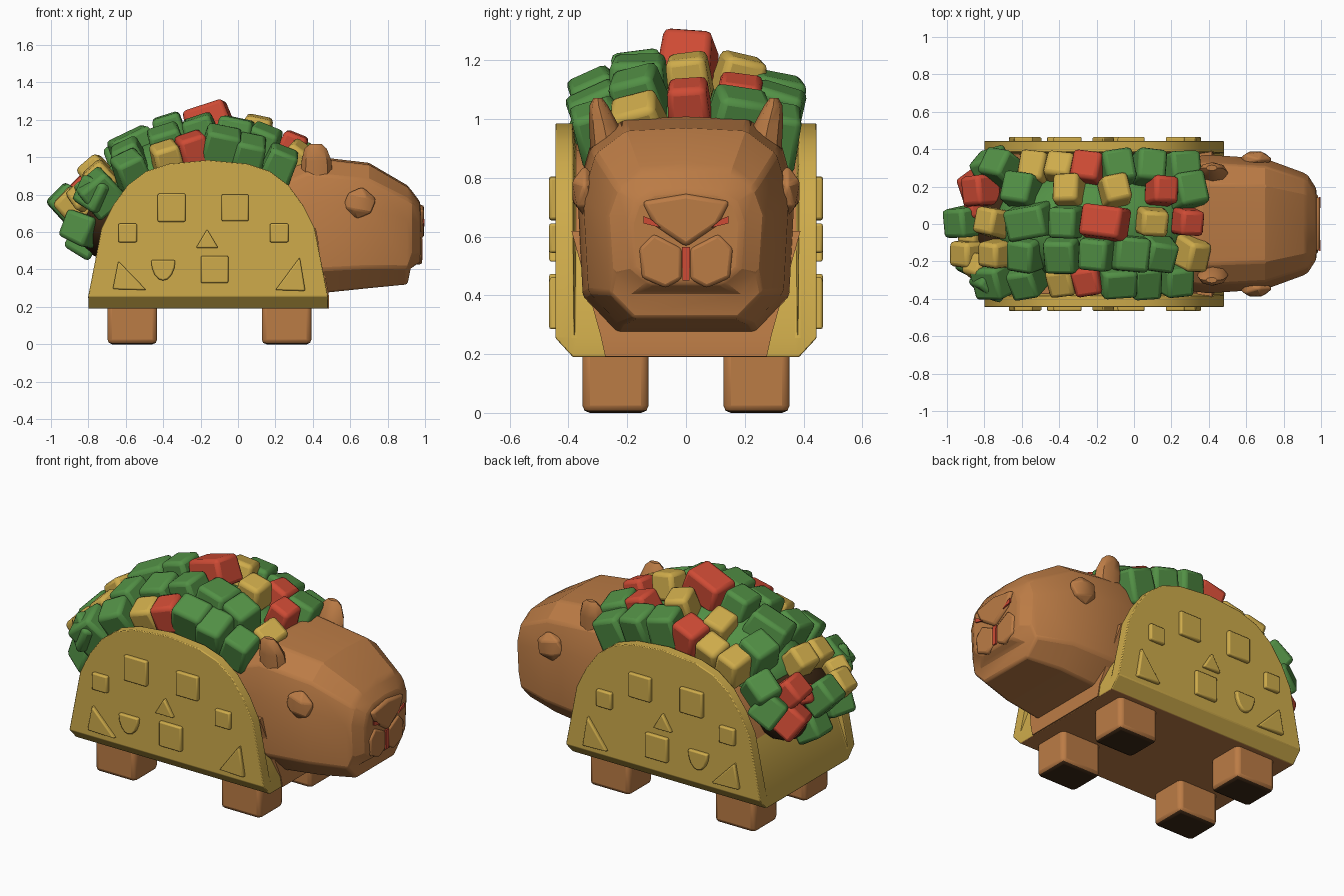
import bpy, bmesh, math, random
from mathutils import Matrix, Euler, Vector

if "Cube" in bpy.data.objects:
    bpy.data.objects.remove(bpy.data.objects["Cube"])

random.seed(4)


def mat(name, rgb):
    m = bpy.data.materials.new(name)
    m.diffuse_color = (*rgb, 1)
    m.use_nodes = True
    m.node_tree.nodes["Principled BSDF"].inputs["Base Color"].default_value = m.diffuse_color
    return m


BROWN = mat("fur brown", (.50, .20, .06))
YELLOW = mat("corn yellow", (.62, .41, .07))
GREEN = mat("lettuce green", (.085, .28, .06))
RED = mat("tomato red", (.62, .07, .035))
DARK = mat("dark brown", (.045, .02, .007))


def finish(name, bm, mats, bevel=0, angle=30, segs=2):
    bmesh.ops.recalc_face_normals(bm, faces=bm.faces[:])
    me = bpy.data.meshes.new(name)
    bm.to_mesh(me)
    bm.free()
    ob = bpy.data.objects.new(name, me)
    bpy.context.collection.objects.link(ob)
    for m in mats:
        me.materials.append(m)
    if bevel:
        b = ob.modifiers.new("bevel", 'BEVEL')
        b.width, b.segments = bevel, segs
    bpy.ops.object.select_all(action='DESELECT')
    ob.select_set(True)
    bpy.context.view_layer.objects.active = ob
    bpy.ops.object.shade_smooth_by_angle(angle=math.radians(angle))
    return ob


def loft(bm, rings):
    vs = [[bm.verts.new(p) for p in r] for r in rings]
    n = len(rings[0])
    for a, b in zip(vs, vs[1:]):
        for i in range(n):
            bm.faces.new((a[i], a[(i + 1) % n], b[(i + 1) % n], b[i]))
    bm.faces.new(vs[0])
    bm.faces.new(vs[-1])


def cube(name, loc, size, mats, rot=(0, 0, 0), bevel=.02, taper=1):
    bm = bmesh.new()
    bmesh.ops.create_cube(bm, size=1)
    for v in bm.verts:
        if v.co.z > 0:
            v.co.x *= taper
            v.co.y *= taper
    M = Matrix.LocRotScale(Vector(loc), Euler(rot), Vector(size))
    bmesh.ops.transform(bm, matrix=M, verts=bm.verts)
    return finish(name, bm, mats, bevel)


def plate(name, pts, axis, d0, d1, m, bevel=0):
    """Prism of a 2D outline: axis 'y' takes (x, z), axis 'x' takes (y, z)."""
    bm = bmesh.new()
    put = (lambda p, d: (p[0], d, p[1])) if axis == 'y' else (lambda p, d: (d, p[0], p[1]))
    loft(bm, [[put(p, d) for p in pts] for d in (d0, d1)])
    return finish(name, bm, [m], bevel)


# taco shell: arched profile lofted across y, trough between the two walls
half = [(.64, .19), (.64, .26), (.57, .62), (.51, .74), (.43, .85), (.33, .925), (.21, .965), (0, .985)]
prof = [(-.16 + x, z) for x, z in half] + [(-.16 - x, z) for x, z in half[-2::-1]]


def shell_ring(y, low, dip):
    out = []
    for x, z in prof:
        if z < .2:
            z = low
        if z > .6:
            x, z = -.16 + (x + .16) * (1 - dip), z - dip
        out.append((x, y, z))
    return out


bm = bmesh.new()
loft(bm, [shell_ring(*a) for a in ((-.445, .255, 0), (-.385, .19, 0), (-.375, .19, .07),
                                   (.375, .19, .07), (.385, .19, 0), (.445, .255, 0))])
bmesh.ops.recalc_face_normals(bm, faces=bm.faces[:])
for f in bm.faces:
    c = f.calc_center_median()
    if f.normal.z < -.95 or (c.z > .6 and abs(c.y) < .1 and c.x > -.68):
        f.material_index = 1
finish("taco_shell", bm, [YELLOW, BROWN], .01)

# brown chest showing between the walls at the front
bm = bmesh.new()
loft(bm, [[(.3, -w, z), (x, -w, z), (x, w, z), (.3, w, z)]
          for z, x, w in ((.192, .486, .275), (.26, .486, .29), (.62, .416, .39))])
finish("chest", bm, [BROWN])

# raised spots on both shell walls
spots = [[(x - s, z - s), (x + s, z - s), (x + s, z + s), (x - s, z + s)] for x, z, s in
         ((-.355, .73, .075), (-.015, .73, .072), (-.59, .595, .05), (.22, .595, .05), (-.125, .4, .073))]
spots += [[(-.225, .515), (-.105, .515), (-.165, .615)],
          [(-.67, .295), (-.49, .29), (-.64, .445)],
          [(.2, .29), (.36, .285), (.33, .465)],
          [(-.4 + .065 * math.cos(a), .45 + .11 * math.sin(a)) for a in
           [math.pi * (1 + i / 8) for i in range(9)]]]
for s in (-1, 1):
    for pts in spots:
        plate("shell_spot", pts, 'y', s * .43, s * .466, YELLOW, .008)

# feet with dark soles
for x in (-.565, .26):
    for y in (-.24, .24):
        ob = cube("foot", (x, y, .125), (.265, .225, .25), [BROWN, DARK], bevel=.025)
        for p in ob.data.polygons:
            p.material_index = int(p.normal.z < -.9)

# head: chunky rings lofted along x
bm = bmesh.new()
rings = []
for x, zb, zt, w in ((.24, .3, .9, .34), (.46, .275, 1.0, .37), (.7, .30, .96, .35),
                     (.905, .32, .84, .275), (.93, .41, .81, .26), (.975, .44, .75, .19)):
    h = zt - zb
    side = [(.64 * w, zb), (.95 * w, zb + .17 * h), (w, zb + .66 * h), (.88 * w, zb + .88 * h), (.58 * w, zt)]
    rings.append([(x - (.14 * (z - zb) if x < .5 else 0), y, z)
                  for y, z in side + [(0, zt + .01)] + [(-y, z) for y, z in side[::-1]]])
loft(bm, rings)
finish("head", bm, [BROWN], .012, 20)

# snout: wedge nose, two cheeks, red nostrils and mouth
plate("nose", [(-.15, .72), (-.11, .64), (0, .565), (.11, .64), (.15, .72), (0, .745)], 'x', .93, .995, BROWN, .015)
plate("mouth", [(-.012, .45), (.012, .45), (.014, .565), (-.014, .565)], 'x', .977, .986, RED)
for s in (-1, 1):
    plate("cheek", [(s * y, z) for y, z in ((.014, .455), (.07, .425), (.15, .46), (.16, .56), (.11, .61), (.014, .56))],
          'x', .9, .985, BROWN, .012)
    plate("nostril", [(s * y, z) for y, z in ((.085, .63), (.145, .645), (.145, .67), (.12, .66))],
          'x', .99, .998, RED)
    # brow and eye bump
    bm = bmesh.new()
    bmesh.ops.create_icosphere(bm, subdivisions=1, radius=1,
                               matrix=Matrix.LocRotScale(Vector((.65, s * .345, .755)), Euler((0, .2, 0)),
                                                         Vector((.095, .05, .09))))
    finish("eye_bump", bm, [BROWN], .008)
    # ear
    bm = bmesh.new()
    loft(bm, [[(x + rx * math.cos(a), s * (y + ry * math.sin(a)), z)
               for a in [i * math.pi / 4 for i in range(8)]]
              for x, y, z, rx, ry in ((.42, .26, .88, .085, .065), (.42, .28, .98, .08, .05),
                                      (.415, .297, 1.045, .06, .032), (.415, .3, 1.072, .03, .015))])
    finish("ear", bm, [BROWN], 0, 40)

# dark meat bulging at the back
bm = bmesh.new()
bmesh.ops.create_icosphere(bm, subdivisions=3, radius=1,
                           matrix=Matrix.LocRotScale(Vector((-.72, 0, .66)), None, Vector((.15, .29, .2))))
finish("meat", bm, [DARK])

# filling: rows of chopped cubes that follow the arch
arch = [(-1, .6), (-.92, .74), (-.82, .86), (-.7, .98), (-.55, 1.06), (-.35, 1.13), (-.16, 1.2), (.1, 1.14),
        (.3, 1.05), (.42, .95)]


def arch_at(x):
    for (x0, z0), (x1, z1) in zip(arch, arch[1:]):
        if x <= x1:
            return z0 + (z1 - z0) * (x - x0) / (x1 - x0), math.atan2(z1 - z0, x1 - x0)


KEY = {'G': GREEN, 'Y': YELLOW, 'R': RED}
rows = [(.3, .13, "GYYRGGG", (-.71, -.53, -.39, -.24, -.09, .08, .25)),
        (.18, .05, "RGYYRG", (-.82, -.6, -.35, -.1, .15, .29)),
        (.01, 0, "GYGGRYR", (-.91, -.76, -.56, -.36, -.16, .1, .29)),
        (-.16, .05, "YYGGGGGY", (-.88, -.74, -.58, -.38, -.2, -.02, .13, .31)),
        (-.295, .13, "GGYRGGG", (-.74, -.57, -.38, -.24, -.09, .06, .22))]
for y, drop, cols, xs in rows:
    for c, x in zip(cols, xs):
        z, slope = arch_at(x)
        k = .19 if c == 'G' else .165
        size = [k * random.uniform(.88, 1.08) for _ in range(3)]
        if y == .01 and x in (-.56, -.16):
            size = [.25, .185, .16]
        rot = (-y * 1.0 + random.uniform(-.15, .15), -slope * .9, random.uniform(-.2, .2))
        cube("filling_cube", (x, y, z - drop), size, [KEY[c]], rot, .022, .9)

# lower cubes tumbling down the back
for x, y, z, c, k in ((-.83, .2, .66, 'R', .17), (-.83, 0, .55, 'G', .16), (-.84, -.2, .62, 'G', .17),
                      (-.76, .3, .74, 'G', .17), (-.85, .08, .77, 'R', .1), (-.86, -.05, .72, 'Y', .13),
                      (-.76, -.3, .8, 'G', .17), (-.83, -.23, .79, 'Y', .13)):
    cube("back_cube", (x, y, z), (k, k * 1.05, k), [KEY[c]], (y, -.9 + random.uniform(-.3, .3), y), .022, .9)

# packed lettuce under the loose cubes
bm = bmesh.new()
bmesh.ops.create_icosphere(bm, subdivisions=3, radius=1,
                           matrix=Matrix.LocRotScale(Vector((-.2, 0, .8)), None, Vector((.55, .33, .33))))
finish("packed_lettuce", bm, [GREEN])
